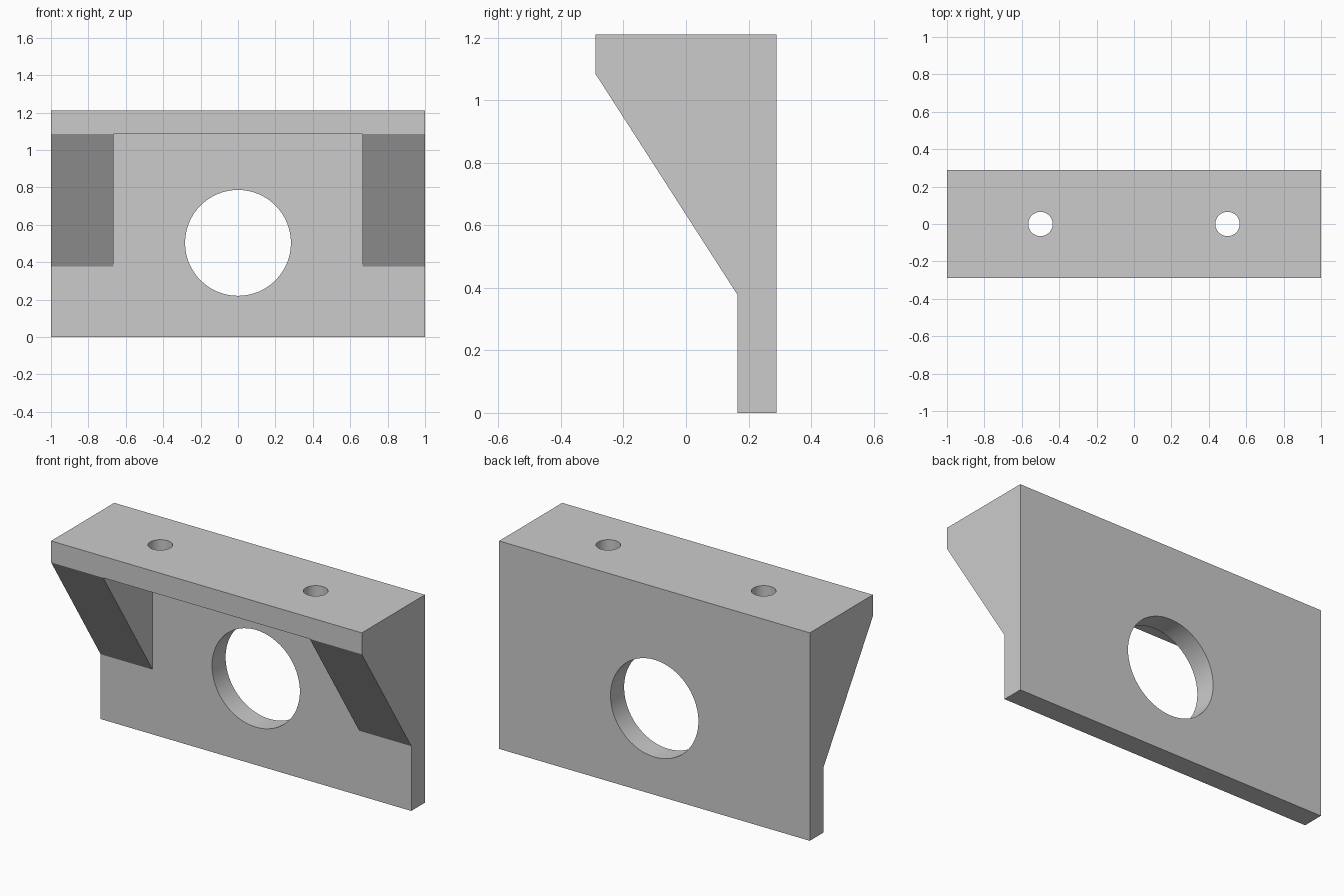
import bpy, bmesh, math
from mathutils import Matrix

cube = bpy.data.objects.get("Cube")
if cube:
    bpy.data.objects.remove(cube, do_unlink=True)

WIDTH, HEIGHT = 2.0, 1.21
FRONT, BACK = -0.29, 0.29
WALL_Y, SHELF_Z = 0.165, 1.085      # wall front face, shelf underside
GUSSET_Z, GUSSET_X = 0.377, 0.665   # gusset foot and inner side

grey = bpy.data.materials.new("plain grey")
grey.use_nodes = True
colour = (0.6, 0.6, 0.6, 1)
grey.diffuse_color = colour
grey.node_tree.nodes["Principled BSDF"].inputs["Base Color"].default_value = colour


def add_object(name, bm):
    bmesh.ops.recalc_face_normals(bm, faces=bm.faces)
    mesh = bpy.data.meshes.new(name)
    bm.to_mesh(mesh)
    bm.free()
    mesh.materials.append(grey)
    obj = bpy.data.objects.new(name, mesh)
    bpy.context.collection.objects.link(obj)
    return obj


def prism(name, profile, half_width):
    """Extrude a (y, z) profile across x."""
    bm = bmesh.new()
    face = bm.faces.new([bm.verts.new((-half_width, y, z)) for y, z in profile])
    extruded = bmesh.ops.extrude_face_region(bm, geom=[face])["geom"]
    verts = [v for v in extruded if isinstance(v, bmesh.types.BMVert)]
    bmesh.ops.translate(bm, verts=verts, vec=(2 * half_width, 0, 0))
    return add_object(name, bm)


def drill(name, location, radius, depth, tilt=0):
    bm = bmesh.new()
    matrix = Matrix.Translation(location) @ Matrix.Rotation(tilt, 4, "X")
    bmesh.ops.create_cone(bm, cap_ends=True, segments=64, radius1=radius,
                          radius2=radius, depth=depth, matrix=matrix)
    return add_object(name, bm)


def cut(target, cutter):
    mod = target.modifiers.new(cutter.name, "BOOLEAN")
    mod.operation = "DIFFERENCE"
    mod.solver = "EXACT"
    mod.object = cutter
    bpy.context.view_layer.objects.active = target
    bpy.ops.object.modifier_apply(modifier=mod.name)
    bpy.data.objects.remove(cutter, do_unlink=True)


# Bracket: wall, shelf and sloping gussets from one side profile
bracket = prism("mounting_bracket", [
    (BACK, 0), (BACK, HEIGHT), (FRONT, HEIGHT), (FRONT, SHELF_Z),
    (WALL_Y, GUSSET_Z), (WALL_Y, 0)], WIDTH / 2)

# Open bay between the two gussets
cut(bracket, prism("bay_cutter", [
    (WALL_Y, GUSSET_Z), (WALL_Y, SHELF_Z), (FRONT, SHELF_Z),
    (FRONT, GUSSET_Z)], GUSSET_X))

# Large round opening in the wall
cut(bracket, drill("wall_hole_cutter", (0, BACK, 0.503), 0.283, 0.6, math.pi / 2))

# Two screw holes through the shelf
for side in (-1, 1):
    cut(bracket, drill("screw_hole_cutter", (side * 0.5, 0, HEIGHT), 0.065, 0.6))

# Smooth bores, crisp edges
bpy.ops.object.select_all(action="DESELECT")
bracket.select_set(True)
bpy.context.view_layer.objects.active = bracket
bpy.ops.object.shade_smooth_by_angle(angle=math.radians(30))
